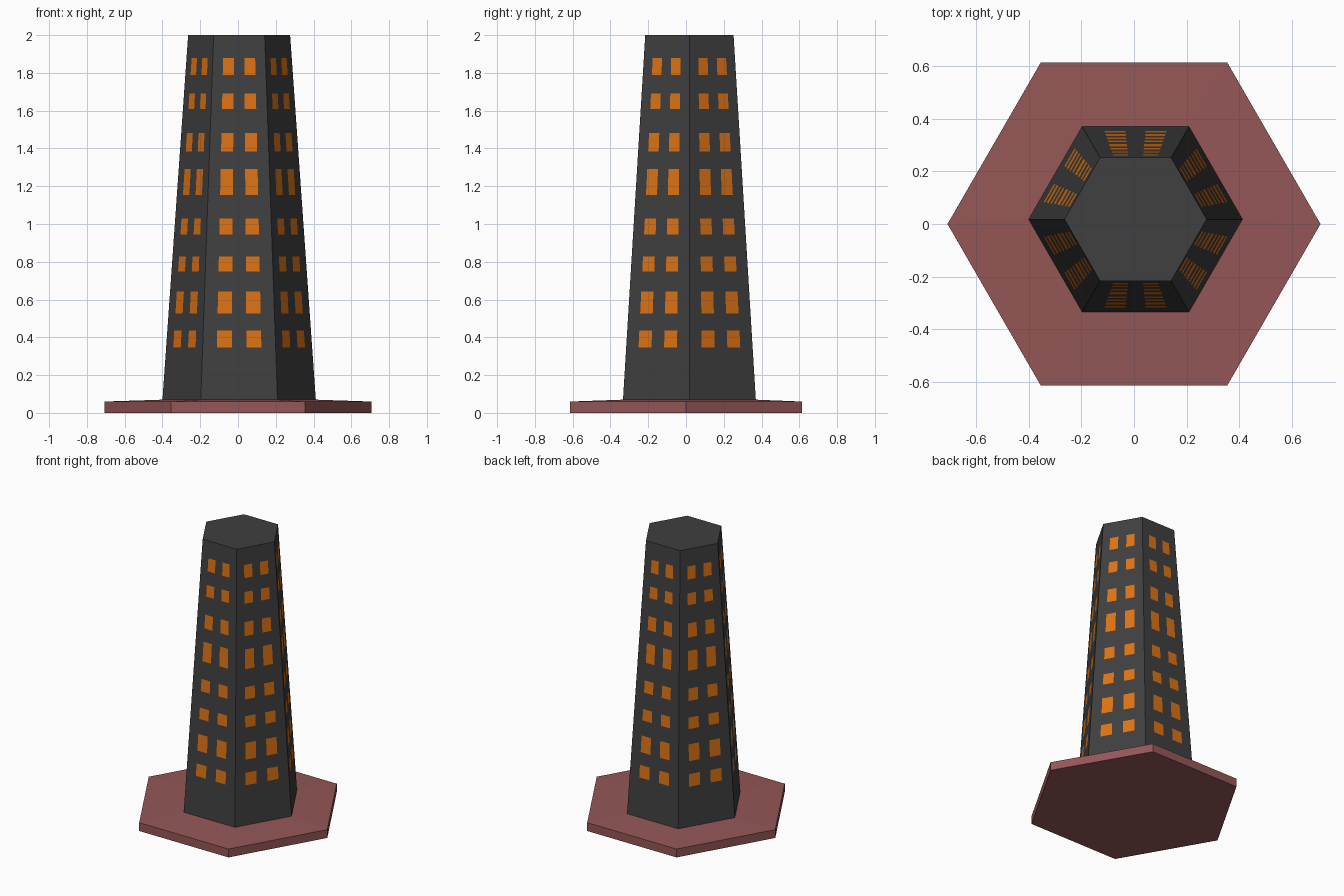
import bpy, bmesh
from math import cos, sin, pi
from mathutils import Vector

if "Cube" in bpy.data.objects:
    bpy.data.objects.remove(bpy.data.objects["Cube"])


def material(name, rgb):
    m = bpy.data.materials.new(name)
    m.diffuse_color = (*rgb, 1)
    m.use_nodes = True
    m.node_tree.nodes["Principled BSDF"].inputs["Base Color"].default_value = m.diffuse_color
    return m


def finish(bm, name, mats):
    bmesh.ops.remove_doubles(bm, verts=bm.verts, dist=1e-5)
    bmesh.ops.recalc_face_normals(bm, faces=bm.faces)
    me = bpy.data.meshes.new(name)
    bm.to_mesh(me)
    bm.free()
    ob = bpy.data.objects.new(name, me)
    for m in mats:
        me.materials.append(m)
    bpy.context.collection.objects.link(ob)


def corner(i, r, z, c=(0, 0)):
    a = i * pi / 3
    return Vector((c[0] + r * cos(a), c[1] + r * sin(a), z))


dark = material("dark_wall", (0.05, 0.05, 0.05))
glow = material("lit_window", (0.72, 0.17, 0.007))
red = material("red_stone", (0.3, 0.095, 0.095))

# Hexagonal plinth with a slightly raised top
C = (0.006, 0.018)
bm = bmesh.new()
rings = [[bm.verts.new(corner(i, r, z, c)) for i in range(6)]
         for r, z, c in ((0.708, 0, (0, 0)), (0.708, 0.06, (0, 0)), (0.407, 0.07, C))]
for lo, hi in zip(rings, rings[1:]):
    for i in range(6):
        j = (i + 1) % 6
        bm.faces.new((lo[i], lo[j], hi[j], hi[i]))
bm.faces.new(rings[0])
bm.faces.new(rings[-1])
finish(bm, "plinth", [red])

# Tapered tower: each side is a grid, window cells get the lit material
Z0, Z1, R0, R1 = 0.07, 2.0, 0.406, 0.27
rows = [(0.347, 0.435), (0.525, 0.642), (0.748, 0.828), (0.944, 1.03),
        (1.154, 1.292), (1.385, 1.483), (1.61, 1.692), (1.788, 1.88)]
levels = [Z0] + [z for row in rows for z in row] + [Z1]
cols = [0, 0.195, 0.4, 0.6, 0.805, 1]

bm = bmesh.new()
for s in range(6):
    grid = []
    for z in levels:
        r = R0 + (R1 - R0) * (z - Z0) / (Z1 - Z0)
        a, b = corner(s, r, z, C), corner(s + 1, r, z, C)
        grid.append([bm.verts.new(a.lerp(b, u)) for u in cols])
    for k in range(len(levels) - 1):
        for u in range(5):
            f = bm.faces.new((grid[k][u], grid[k][u + 1],
                              grid[k + 1][u + 1], grid[k + 1][u]))
            f.material_index = int(k % 2 == 1 and u % 2 == 1)
bmesh.ops.remove_doubles(bm, verts=bm.verts, dist=1e-5)
# Flat roof and underside
bmesh.ops.holes_fill(bm, edges=[e for e in bm.edges if e.is_boundary], sides=0)
finish(bm, "tower", [dark, glow])
